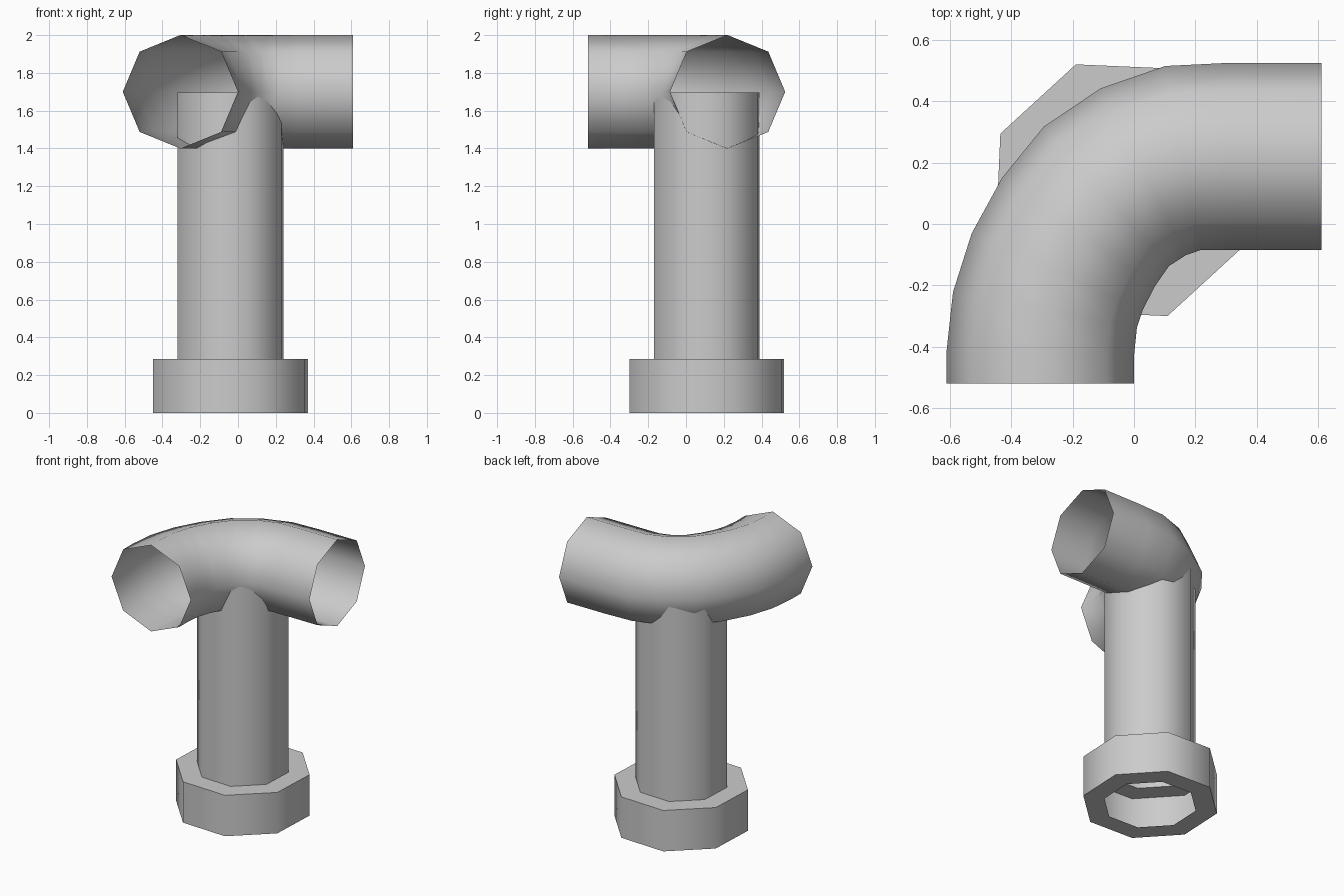
import bpy
from math import cos, sin, radians

if "Cube" in bpy.data.objects:
    bpy.data.objects.remove(bpy.data.objects["Cube"])

SIDES = 8


def loft(name, rings):
    """Open shell through a list of equal-sized point rings."""
    n = SIDES
    verts = [p for ring in rings for p in ring]
    faces = []
    for k in range(len(rings) - 1):
        for i in range(n):
            j = (i + 1) % n
            faces.append((k * n + i, k * n + j, (k + 1) * n + j, (k + 1) * n + i))
    mesh = bpy.data.meshes.new(name)
    mesh.from_pydata(verts, [], faces)
    obj = bpy.data.objects.new(name, mesh)
    bpy.context.collection.objects.link(obj)
    bpy.ops.object.select_all(action='DESELECT')
    obj.select_set(True)
    bpy.context.view_layer.objects.active = obj
    bpy.ops.object.shade_smooth_by_angle(angle=radians(60))
    return obj


def level_ring(r, z, cx=-0.04, cy=0.11, turn=20):
    angles = [radians(turn + 360 * i / SIDES) for i in range(SIDES)]
    return [(cx + r * cos(a), cy + r * sin(a), z) for a in angles]


def elbow_ring(x, y, turn, r=0.305, z=1.7):
    """Upright ring whose sideways axis points to the outside of the bend."""
    t = radians(turn)
    ring = []
    for i in range(SIDES):
        a = radians(360 * i / SIDES)
        ring.append((x - r * cos(a) * cos(t), y + r * cos(a) * sin(t),
                     z + r * sin(a) * 0.985))
    return ring


# Riser pipe with hollow foot collar, one open shell
loft("riser_pipe_and_collar", [
    level_ring(0.298, 0), level_ring(0.436, 0), level_ring(0.436, 0.285),
    level_ring(0.298, 0.285), level_ring(0.298, 1.695)])

# Bent pipe on top: centre x, centre y, turn in degrees
path = [(-0.305, -0.52, 0), (-0.305, -0.42, 2), (-0.29, -0.28, 11),
        (-0.25, -0.155, 24), (-0.18, -0.025, 35), (-0.09, 0.09, 48),
        (0.03, 0.17, 63), (0.16, 0.215, 79), (0.32, 0.22, 89),
        (0.61, 0.22, 90)]
loft("elbow_pipe", [elbow_ring(*p) for p in reversed(path)])

# Point the elbow's faces outward
elbow = bpy.data.objects["elbow_pipe"]
face = elbow.data.polygons[0]
if (face.center.z - 1.7) * face.normal.z < 0:
    elbow.data.flip_normals()
